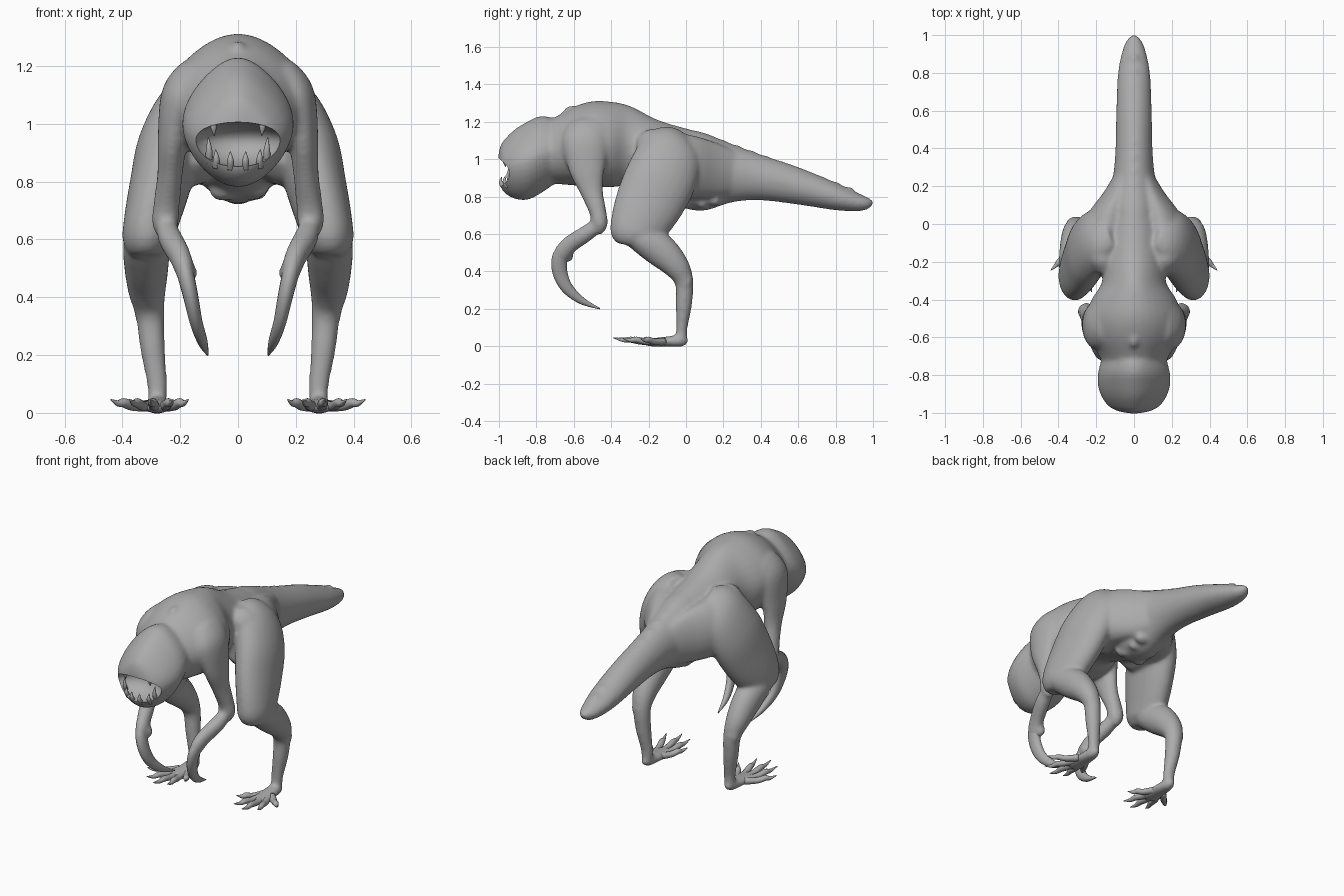
import bpy, bmesh, math, random
from mathutils import Vector, Matrix

if "Cube" in bpy.data.objects:
    bpy.data.objects.remove(bpy.data.objects["Cube"])

random.seed(4)
hide = bpy.data.materials.new("grey_hide")
hide.diffuse_color = (0.41, 0.41, 0.41, 1)
hide.use_nodes = True
hide.node_tree.nodes["Principled BSDF"].inputs["Base Color"].default_value = hide.diffuse_color
X = Vector((1, 0, 0))
FRONT = Vector((0, -1, 0))


def spline(rows, steps):
    """Catmull-Rom resampling of (x, y, z, side radius, other radius) rows."""
    rows = [Vector(r) for r in rows]
    out = []
    for i in range(len(rows) - 1):
        a, b, c = rows[max(i - 1, 0)], rows[i], rows[i + 1]
        d = rows[min(i + 2, len(rows) - 1)]
        for k in range(steps):
            t = k / steps
            out.append(0.5 * (2 * b + (c - a) * t + (2 * a - 5 * b + 4 * c - d) * t * t
                              + (3 * b - a - 3 * c + d) * t ** 3))
    return out + [rows[-1]]


def loft(bm, rows, sides=24, steps=5, axis=None, peak=0.0, keel=0.0):
    """Closed tube of elliptical rings; peak and keel narrow the upper and lower halves."""
    pts = spline(rows, steps)
    centres = [Vector(p[:3]) for p in pts]
    rings = []
    for i, p in enumerate(pts):
        t = axis or (centres[min(i + 1, len(pts) - 1)] - centres[max(i - 1, 0)]).normalized()
        side = (X - t * t.dot(X)).normalized()
        up = t.cross(side)
        ring = []
        for k in range(sides):
            a = math.tau * k / sides
            s = math.sin(a)
            pinch = 1 - (peak if s > 0 else keel) * abs(s) ** 1.5
            w = max(p[3], 0.001) * math.cos(a) * pinch
            ring.append(bm.verts.new(centres[i] + side * w + up * max(p[4], 0.001) * s))
        rings.append(ring)
    for r, q in zip(rings, rings[1:]):
        for k in range(sides):
            j = (k + 1) % sides
            bm.faces.new((r[k], r[j], q[j], q[k]))
    bm.faces.new(rings[0][::-1])
    bm.faces.new(rings[-1])


def blob(bm, loc, size):
    m = Matrix.Translation(loc) @ Matrix.Diagonal((*size, 1))
    bmesh.ops.create_uvsphere(bm, u_segments=24, v_segments=14, radius=1, matrix=m)


def finish(bm, name):
    bmesh.ops.recalc_face_normals(bm, faces=bm.faces)
    mesh = bpy.data.meshes.new(name)
    bm.to_mesh(mesh)
    bm.free()
    mesh.materials.append(hide)
    mesh.shade_smooth()
    ob = bpy.data.objects.new(name, mesh)
    bpy.context.collection.objects.link(ob)
    return ob


def flip(rows, s):
    return [(r[0] * s, *r[1:]) for r in rows]


def profile(rows):
    """(y, top, bottom, half width) to loft rows on the centre line, tail first."""
    return [(0, y, (t + b) / 2, w, (t - b) / 2) for y, t, b, w in sorted(rows, reverse=True)]


body = bmesh.new()
# Trunk and tail
trunk = [(-.82, 1.16, .9, .12), (-.7, 1.225, .87, .185), (-.6, 1.28, .86, .24),
         (-.5, 1.31, .85, .255), (-.4, 1.307, .85, .225), (-.3, 1.285, .855, .168),
         (-.15, 1.21, .8, .18), (0, 1.165, .735, .18), (.1, 1.14, .725, .15)]
tail = [(-.15, 1.2, .82, .13), (0, 1.163, .74, .15), (.1, 1.14, .725, .15),
        (.25, 1.08, .77, .112), (.4, 1.025, .78, .098), (.6, .958, .757, .094),
        (.8, .875, .727, .085), (.93, .815, .722, .058), (.985, .79, .74, .03),
        (1.003, .775, .765, .006)]
loft(body, profile(trunk), 32, axis=FRONT, peak=.22)
loft(body, profile(tail), 32, axis=FRONT, peak=.1)

# Head with a ridged crown, tapering snout and keeled jaw
head = [(-.62, 1.15, .93, .12), (-.7, 1.215, .87, .165), (-.78, 1.23, .815, .19),
        (-.85, 1.2, .782, .193), (-.915, 1.16, .788, .172), (-.965, 1.112, .815, .135),
        (-.99, 1.078, .85, .095), (-1.003, 1.03, .92, .03)]
loft(body, profile(head), 32, axis=FRONT, peak=.32, keel=.2)

# Back knob, tail ridge and belly folds
blob(body, (0, -.61, 1.245), (.03, .05, .042))
for i in range(11):
    y = .12 + i * .075
    blob(body, (0, y, 1.11 - (y - .12) * .37), (.025, .03, .022))
for i in range(12):
    blob(body, (random.uniform(-.08, .08), random.uniform(-.05, .2), random.uniform(.755, .785)),
         (.045, .03, .03))

haunch = [(.05, .27, .93, .05, .11), (.085, .17, .94, .075, .145), (.125, .07, .955, .11, .165),
          (.15, -.03, .965, .14, .175), (.165, -.12, .97, .15, .185), (.16, -.2, .98, .13, .18),
          (.15, -.26, .99, .08, .13)]
thigh = [(.10, -.04, 1.11, .06, .09), (.17, -.075, 1.05, .105, .165), (.235, -.125, .92, .112, .19),
         (.272, -.19, .78, .104, .185), (.304, -.255, .65, .093, .157),
         (.315, -.29, .585, .083, .125), (.315, -.3, .54, .05, .07)]
shank = [(.315, -.32, .6, .06, .05), (.317, -.24, .575, .08, .078), (.317, -.14, .515, .078, .09),
         (.315, -.05, .425, .066, .07), (.305, -.01, .34, .05, .05),
         (.295, -.012, .22, .043, .044), (.28, -.022, .1, .035, .031), (.28, -.025, .02, .032, .03)]
foot = [(.28, .01, .025, .015, .015), (.28, -.03, .028, .036, .032),
        (.28, -.12, .024, .048, .026), (.28, -.2, .02, .052, .02), (.28, -.23, .02, .02, .01)]
upper_arm = [(.14, -.55, 1.18, .06, .09), (.195, -.54, 1.1, .07, .125),
             (.225, -.53, .95, .053, .098), (.235, -.505, .83, .044, .063),
             (.247, -.472, .72, .046, .046), (.252, -.462, .65, .045, .044), (.25, -.47, .6, .02, .02)]
forearm = [(.255, -.44, .67, .03, .035), (.235, -.53, .605, .042, .044),
           (.2, -.625, .54, .038, .047), (.182, -.67, .48, .031, .044), (.17, -.675, .42, .015, .02)]
for s in (1, -1):
    loft(body, flip(haunch, s), axis=FRONT, peak=.15)
    for rows in (thigh, shank, foot, upper_arm, forearm):
        loft(body, flip(rows, s))
    # Shoulder, wrist and hock lumps
    blob(body, (s * .14, -.52, 1.09), (.11, .16, .14))
    blob(body, (s * .168, -.635, .485), (.027, .037, .037))
    blob(body, (s * .31, .0, .35), (.05, .04, .055))

creature = finish(body, "body")

# Mouth opening, flatter along the upper lip
cut = bmesh.new()
blob(cut, (0, -1.0, .94), (.16, .14, .088))
for v in cut.verts:
    if v.co.z > .94:
        v.co.z = .94 + (v.co.z - .94) * .75
cutter = finish(cut, "mouth_cutter")
cutter.hide_render = True

# Blend limbs into the body, then carve the mouth
bpy.context.view_layer.objects.active = creature
mod = creature.modifiers.new("blend", 'REMESH')
mod.mode = 'VOXEL'
mod.voxel_size = .0095
mod.use_smooth_shade = True
mod = creature.modifiers.new("relax", 'SMOOTH')
mod.factor = .5
mod.iterations = 16
mod = creature.modifiers.new("mouth", 'BOOLEAN')
mod.operation = 'DIFFERENCE'
mod.solver = 'EXACT'
mod.object = cutter
for name in ("blend", "relax", "mouth"):
    bpy.ops.object.modifier_apply(modifier=name)
bpy.data.objects.remove(cutter)
creature.data.materials.clear()
creature.data.materials.append(hide)
bpy.ops.object.select_all(action='DESELECT')
creature.select_set(True)
bpy.ops.object.shade_smooth_by_angle(angle=math.radians(45))

# Sickle claws, toes and teeth on each side
claw = [(.2, -.63, .535, .028, .035), (.182, -.672, .48, .029, .042), (.163, -.675, .4, .026, .04),
        (.145, -.638, .315, .022, .032), (.122, -.56, .245, .017, .02), (.105, -.46, .2, .003, .003)]
toe_tips = [(.44, -.245), (.375, -.345), (.3, -.39), (.225, -.36), (.172, -.26)]
lower_teeth = [(.026, -.982, .845, .905), (.075, -.962, .85, .912),
               (.1, -.942, .865, .955)]
for s, label in ((1, "right"), (-1, "left")):
    bm = bmesh.new()
    loft(bm, flip(claw, s), 16)
    finish(bm, "arm_claw_" + label)

    bm = bmesh.new()
    for tx, ty in toe_tips:
        bx, by = .28 + (tx - .28) * .2, -.12
        at = lambda f: (bx + (tx - bx) * f, by + (ty - by) * f)
        loft(bm, flip([(*at(0), .025, .022, .02), (*at(.4), .024, .019, .017),
                       (*at(.65), .035, .017, .016), (*at(.8), .033, .011, .011),
                       (*at(1), .046, .002, .002)], s), 12, 4)
    finish(bm, "toes_" + label)

    bm = bmesh.new()
    for x, y, z0, z1 in lower_teeth:
        loft(bm, flip([(x, y + .01, z0, .013, .013), (x, y - .008, (z0 + z1) / 2, .011, .011),
                       (x * 1.03, y - .004, z1, .001, .001)], s), 10, 4)
    finish(bm, "lower_teeth_" + label)

    bm = bmesh.new()
    loft(bm, flip([(.085, -.945, 1.035, .018, .018), (.085, -.968, .995, .013, .013),
                   (.082, -.965, .958, .001, .001)], s), 10, 4)
    finish(bm, "upper_fang_" + label)
